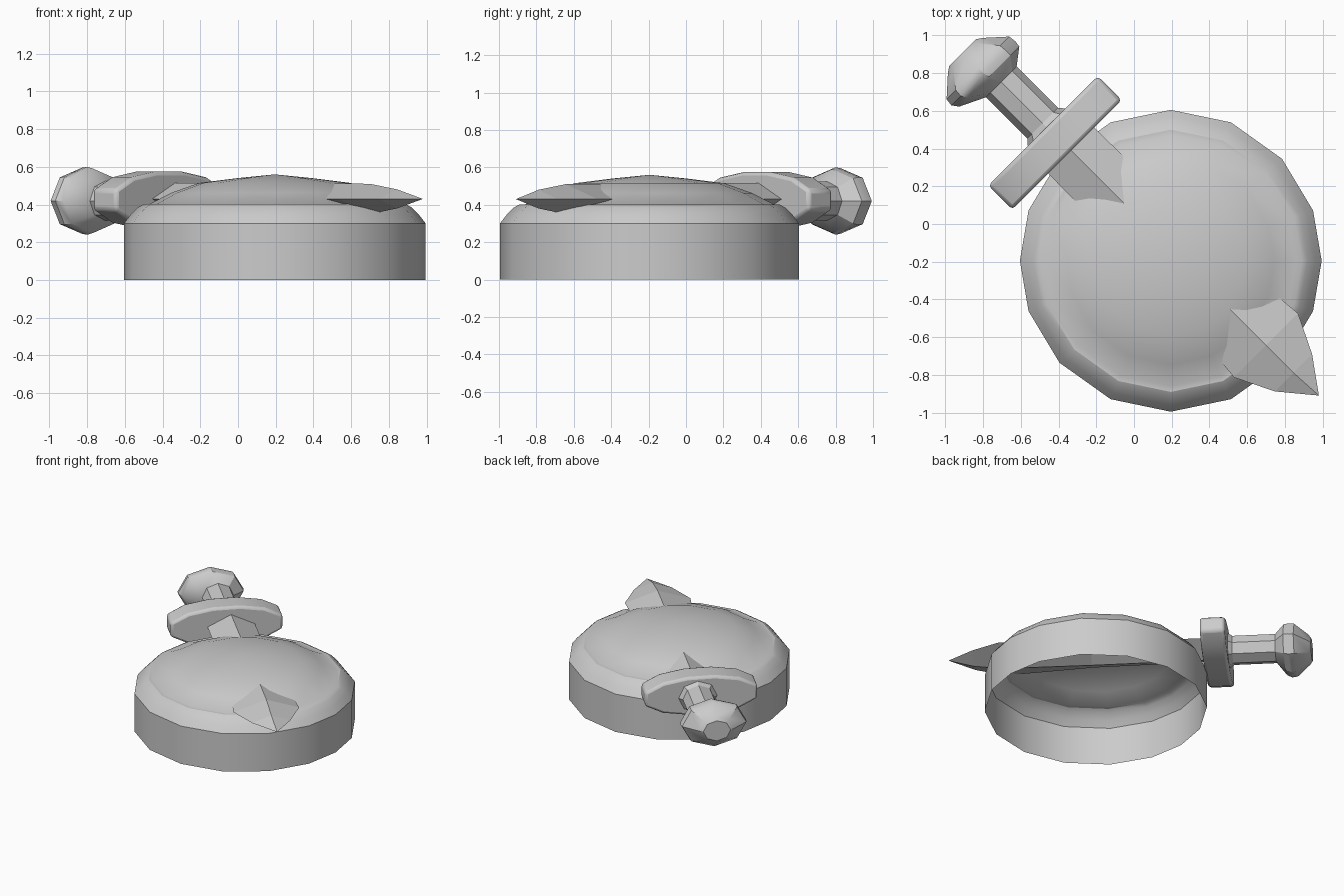
import bpy, bmesh, math
from mathutils import Matrix

if "Cube" in bpy.data.objects:
    bpy.data.objects.remove(bpy.data.objects["Cube"])

grey = bpy.data.materials.new("grey")
grey.diffuse_color = (0.6, 0.6, 0.6, 1)
grey.use_nodes = True
grey.node_tree.nodes["Principled BSDF"].inputs["Base Color"].default_value = grey.diffuse_color

# sword frame: x along the blade towards the tip, y across, z up
SWORD = Matrix.Rotation(math.radians(-45), 4, 'Z')


def loft(name, rings, matrix=None, cap_start=False, cap_end=False, angle=30, bevel=0):
    """Skin a list of rings; a ring of one point closes to a tip."""
    bm = bmesh.new()
    loops = [[bm.verts.new(p) for p in ring] for ring in rings]
    for a, b in zip(loops, loops[1:]):
        n = max(len(a), len(b))
        for i in range(n):
            j = (i + 1) % n
            if len(a) == 1:
                bm.faces.new((a[0], b[j], b[i]))
            elif len(b) == 1:
                bm.faces.new((a[i], a[j], b[0]))
            else:
                bm.faces.new((a[i], a[j], b[j], b[i]))
    if cap_start:
        bm.faces.new(loops[0][::-1])
    if cap_end:
        bm.faces.new(loops[-1])
    bmesh.ops.recalc_face_normals(bm, faces=bm.faces)
    if matrix:
        bm.transform(matrix)
    mesh = bpy.data.meshes.new(name)
    bm.to_mesh(mesh)
    bm.free()
    mesh.materials.append(grey)
    ob = bpy.data.objects.new(name, mesh)
    bpy.context.collection.objects.link(ob)
    if bevel:
        mod = ob.modifiers.new("soft_edges", 'BEVEL')
        mod.width, mod.segments, mod.limit_method = bevel, 2, 'ANGLE'
        mod.angle_limit = math.radians(40)
    bpy.ops.object.select_all(action='DESELECT')
    ob.select_set(True)
    bpy.context.view_layer.objects.active = ob
    if angle:
        bpy.ops.object.shade_smooth_by_angle(angle=math.radians(angle))
    return ob


# shield: open-bottomed drum with a rounded rim and a low dome
quarter = [0, 19.5, 42.5, 66.5]
angles = quarter + [180 - a for a in (90, 66.5, 42.5, 19.5)]
angles += [a + 180 for a in angles]
profile = [(0.80, 0), (0.80, 0.30), (0.765, 0.345), (0.725, 0.385), (0.695, 0.402),
           (0.665, 0.402), (0.55, 0.462), (0.40, 0.515), (0.20, 0.54)]
rings = [[(0.195 + r * math.cos(math.radians(a)), -0.195 + r * math.sin(math.radians(a)), z)
          for a in angles] for r, z in profile]
loft("shield", rings + [[(0.195, -0.195, 0.56)]])


def oval(u, v, rv, rz, n=8, z=0.42):
    return [(u, v + rv * math.cos(k * math.tau / n), z + rz * math.sin(k * math.tau / n))
            for k in range(n)]


# pommel and grip
loft("pommel", [oval(-1.285, 0, 0.10, 0.08), oval(-1.265, 0, 0.13, 0.105),
                oval(-1.17, 0, 0.235, 0.175), oval(-1.13, 0, 0.24, 0.18),
                oval(-1.095, 0.01, 0.225, 0.17), oval(-1.03, 0.035, 0.115, 0.105)],
     SWORD, True, True)
loft("grip", [oval(-1.05, 0.035, 0.115, 0.105), oval(-0.72, 0.035, 0.115, 0.105),
              oval(-0.68, 0.035, 0.15, 0.13)], SWORD, True, True)

# crossguard: elongated rounded outline, extruded along the blade
half = [(0.41, 0.055), (0.28, 0.12), (0.10, 0.15), (-0.10, 0.15), (-0.28, 0.12), (-0.41, 0.055)]
outline = half + [(-v, -z) for v, z in half]
loft("crossguard", [[(u, 0.008 + v, 0.425 + z) for v, z in outline] for u in (-0.69, -0.51)],
     SWORD, True, True, bevel=0.02)

# blade: flat diamond section running through the shield to a pointed tip
stations = [(-0.56, 0.172, 0.085), (0.30, 0.18, 0.085), (0.95, 0.24, 0.08), (1.155, 0.14, 0.05)]
loft("blade", [oval(u, 0.04, w, t, 4, 0.43) for u, w, t in stations] + [[(1.336, 0.05, 0.43)]],
     SWORD, True, angle=0)
